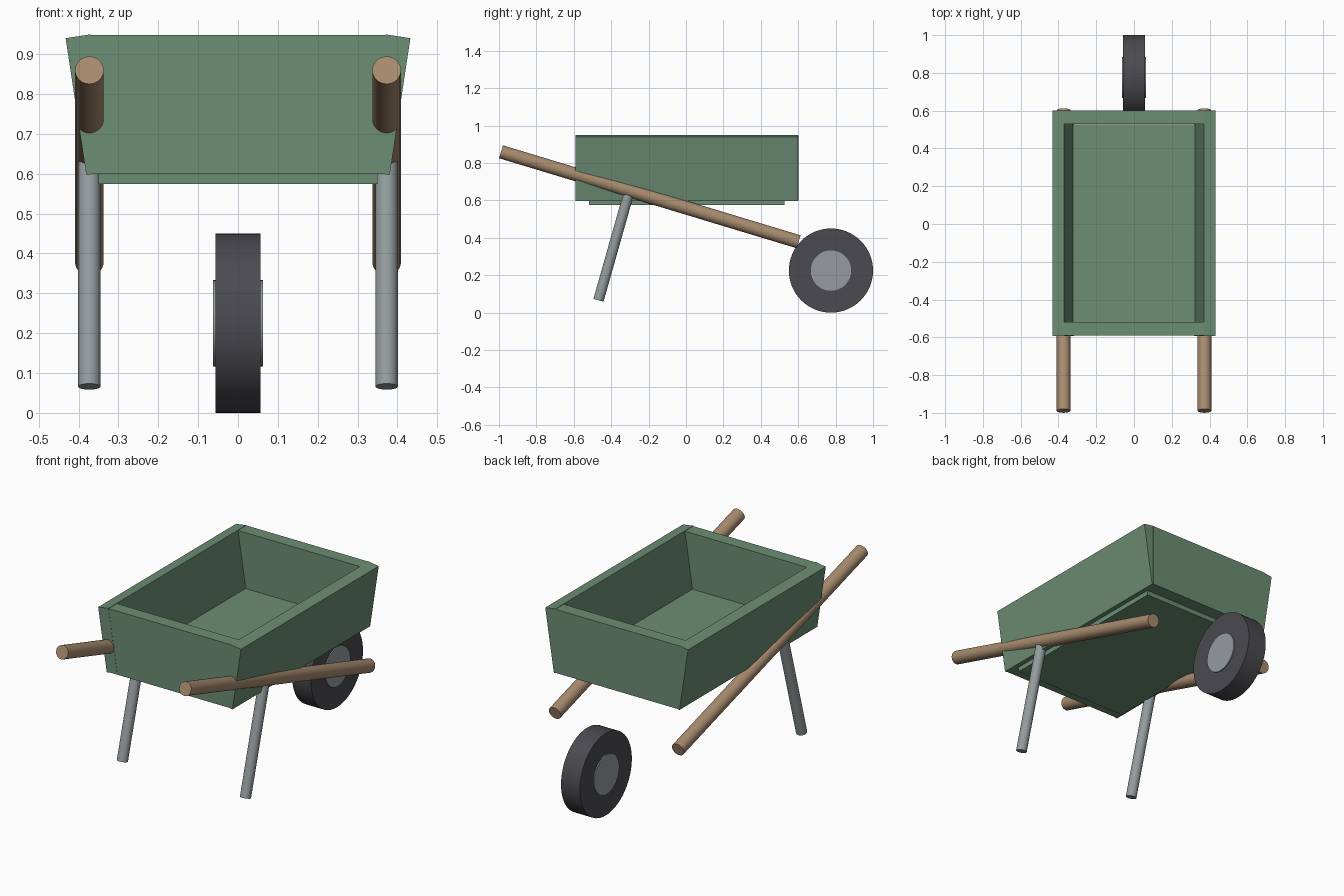
import bpy
from math import radians
from mathutils import Vector

cube = bpy.data.objects.get("Cube")
if cube:
    bpy.data.objects.remove(cube, do_unlink=True)


def material(name, rgb):
    mat = bpy.data.materials.new(name)
    mat.use_nodes = True
    mat.diffuse_color = (*rgb, 1)
    mat.node_tree.nodes["Principled BSDF"].inputs["Base Color"].default_value = (*rgb, 1)
    return mat


GREEN = material("green paint", (0.15, 0.27, 0.175))
WOOD = material("handle wood", (0.39, 0.26, 0.157))
METAL = material("grey metal", (0.30, 0.335, 0.345))
RUBBER = material("dark rubber", (0.07, 0.068, 0.078))


def board(name, size, location, tilt=0):
    """A box board, optionally leaning sideways about the y axis."""
    bpy.ops.mesh.primitive_cube_add(size=1, location=location, rotation=(0, tilt, 0))
    ob = bpy.context.object
    ob.name = name
    ob.scale = size
    bpy.ops.object.transform_apply(location=False, rotation=False, scale=True)
    ob.data.materials.append(GREEN)
    return ob


def rod(name, start, end, radius, mat, sides=32):
    """A smooth cylinder between two points."""
    a, b = Vector(start), Vector(end)
    bpy.ops.mesh.primitive_cylinder_add(
        vertices=sides, radius=radius, depth=(b - a).length, location=(a + b) / 2,
        rotation=(b - a).to_track_quat('Z', 'Y').to_euler())
    ob = bpy.context.object
    ob.name = name
    ob.data.materials.append(mat)
    bpy.ops.object.shade_smooth_by_angle(angle=radians(30))
    return ob


# Tray: floor, two upright end boards, two flared side boards
board("tray_floor", (0.70, 1.045, 0.068), (0, 0.005, 0.609))
for name, y in (("front", -0.555), ("back", 0.565)):
    board(name + "_board", (0.746, 0.072, 0.348), (0, y, 0.774))

for side, s in (("left", 1), ("right", -1)):
    board(side + "_board", (0.063, 1.192, 0.347), (s * 0.3755, 0.004, 0.7735),
          s * radians(8.6))
    # Handle and leg on each side
    x = s * 0.373
    rod(side + "_handle", (x, -0.989, 0.860), (x, 0.602, 0.379), 0.036, WOOD)
    rod(side + "_leg", (x, -0.309, 0.628), (x, -0.468, 0.066), 0.028, METAL)

# Wheel with a hub that stands slightly proud on both sides
rod("tyre", (-0.057, 0.775, 0.225), (0.057, 0.775, 0.225), 0.225, RUBBER, 64)
rod("wheel_hub", (-0.063, 0.775, 0.225), (0.063, 0.775, 0.225), 0.108, METAL, 48)
